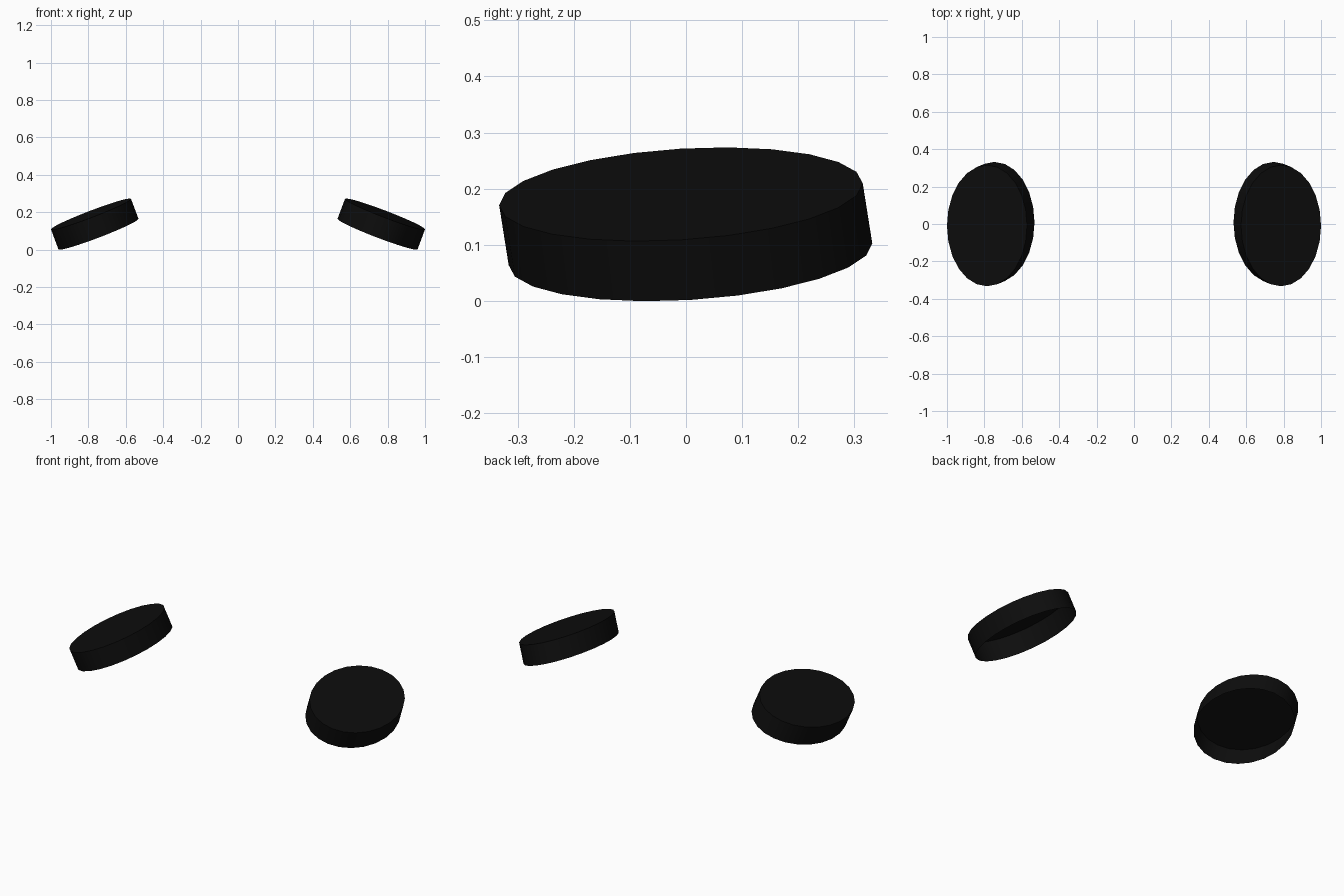
import bpy, bmesh, math
from mathutils import Vector

if "Cube" in bpy.data.objects:
    bpy.data.objects.remove(bpy.data.objects["Cube"])

SIDES = 24
CENTRE = Vector((0.786, -0.009, 0.19))     # middle of the top face (right pad)
RX, RY = 0.214, 0.324                      # plan radii of the oval
SLOPE_X, SLOPE_Y = -0.38, 0.06             # tilt of the top face
DEPTH = Vector((-0.04, 0.017, -0.107))     # sweep from top rim to bottom rim

black = bpy.data.materials.new("soft black")
black.diffuse_color = (0.004, 0.004, 0.004, 1)
black.use_nodes = True
black.node_tree.nodes["Principled BSDF"].inputs["Base Color"].default_value = black.diffuse_color

# Tilted oval pad: flat top, swept wall, open underneath
bm = bmesh.new()
rim = []
for i in range(SIDES):
    a = 2 * math.pi * i / SIDES
    x, y = RX * math.cos(a), RY * math.sin(a)
    rim.append(bm.verts.new(CENTRE + Vector((x, y, SLOPE_X * x + SLOPE_Y * y))))
low = [bm.verts.new(v.co + DEPTH) for v in rim]
bm.faces.new(rim)
for i in range(SIDES):
    j = (i + 1) % SIDES
    bm.faces.new((rim[j], rim[i], low[i], low[j]))

mesh = bpy.data.meshes.new("oval_pads")
bm.to_mesh(mesh)
bm.free()
mesh.materials.append(black)
pads = bpy.data.objects.new("oval_pads", mesh)
bpy.context.collection.objects.link(pads)

# Smooth wall with a sharp top edge
bpy.context.view_layer.objects.active = pads
pads.select_set(True)
bpy.ops.object.shade_smooth_by_angle(angle=math.radians(35))

# Matching pad on the left
mirror = pads.modifiers.new("left_pad", 'MIRROR')
mirror.use_axis = (True, False, False)
mirror.use_mirror_merge = False
